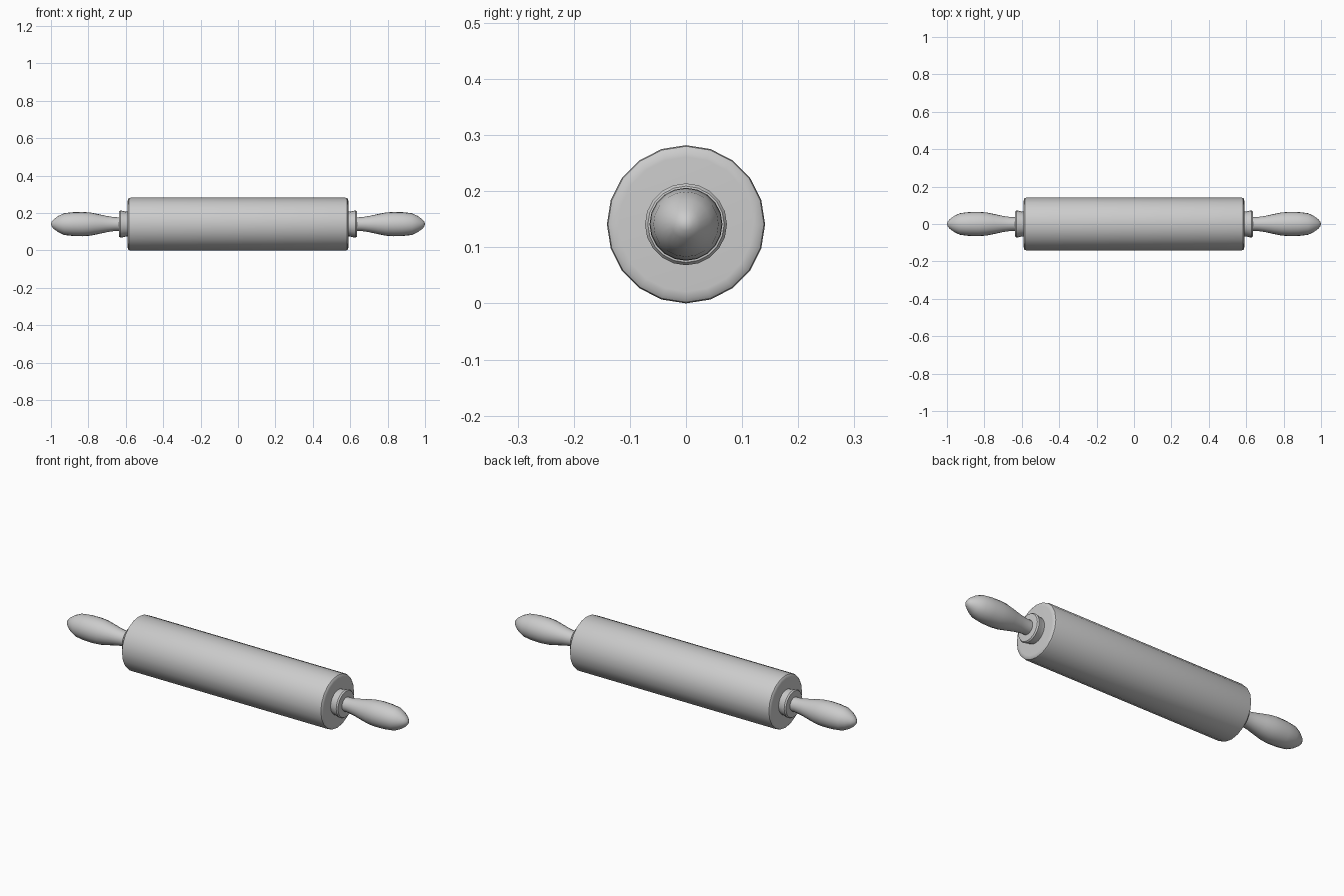
import bpy, bmesh
from math import sin, cos, pi, radians

if "Cube" in bpy.data.objects:
    bpy.data.objects.remove(bpy.data.objects["Cube"])

AXIS_Z = 0.141
SIDES = 20


def lathe(name, profile, sides=SIDES):
    """Revolve (x, radius) points about the pin's long axis; zero radius makes a pole."""
    bm = bmesh.new()
    rings = []
    for x, r in profile:
        n = 1 if r == 0 else sides
        rings.append([bm.verts.new((x, r * sin(2 * pi * i / sides), AXIS_Z + r * cos(2 * pi * i / sides)))
                      for i in range(n)])
    for a, b in zip(rings, rings[1:]):
        for i in range(sides):
            j = (i + 1) % sides
            quad = [a[i % len(a)], a[j % len(a)], b[j % len(b)], b[i % len(b)]]
            bm.faces.new(list(dict.fromkeys(quad)))
    bmesh.ops.recalc_face_normals(bm, faces=bm.faces)
    mesh = bpy.data.meshes.new(name)
    bm.to_mesh(mesh)
    bm.free()
    obj = bpy.data.objects.new(name, mesh)
    bpy.context.collection.objects.link(obj)
    bpy.ops.object.select_all(action='DESELECT')
    obj.select_set(True)
    bpy.context.view_layer.objects.active = obj
    bpy.ops.object.shade_smooth_by_angle(angle=radians(40))
    return obj


# Roller barrel with softened rims
half = [(0.575, 0.141), (0.584, 0.139), (0.589, 0.132), (0.59, 0.12), (0.59, 0)]
lathe("roller", [(-x, r) for x, r in reversed(half)] + half)

# Stepped collar and turned handle profiles
collar = [(0.58, 0), (0.58, 0.074), (0.597, 0.073), (0.606, 0.068), (0.625, 0.071),
          (0.634, 0.067), (0.636, 0.058), (0.636, 0)]
collar = [(0.58, 0), (0.58, 0.066), (0.598, 0.066), (0.612, 0.070), (0.628, 0.073),
          (0.635, 0.068), (0.636, 0.058), (0.636, 0)]
handle = [(0.625, 0), (0.625, 0.036), (0.66, 0.037), (0.70, 0.043), (0.75, 0.054),
          (0.79, 0.062), (0.83, 0.065), (0.88, 0.064), (0.93, 0.058), (0.96, 0.044),
          (0.985, 0.026), (0.997, 0.012), (1.0, 0)]

# Both ends
for side, s in (("left", -1), ("right", 1)):
    lathe(side + "_collar", [(s * x, r) for x, r in collar])
    lathe(side + "_handle", [(s * x, r) for x, r in handle])
